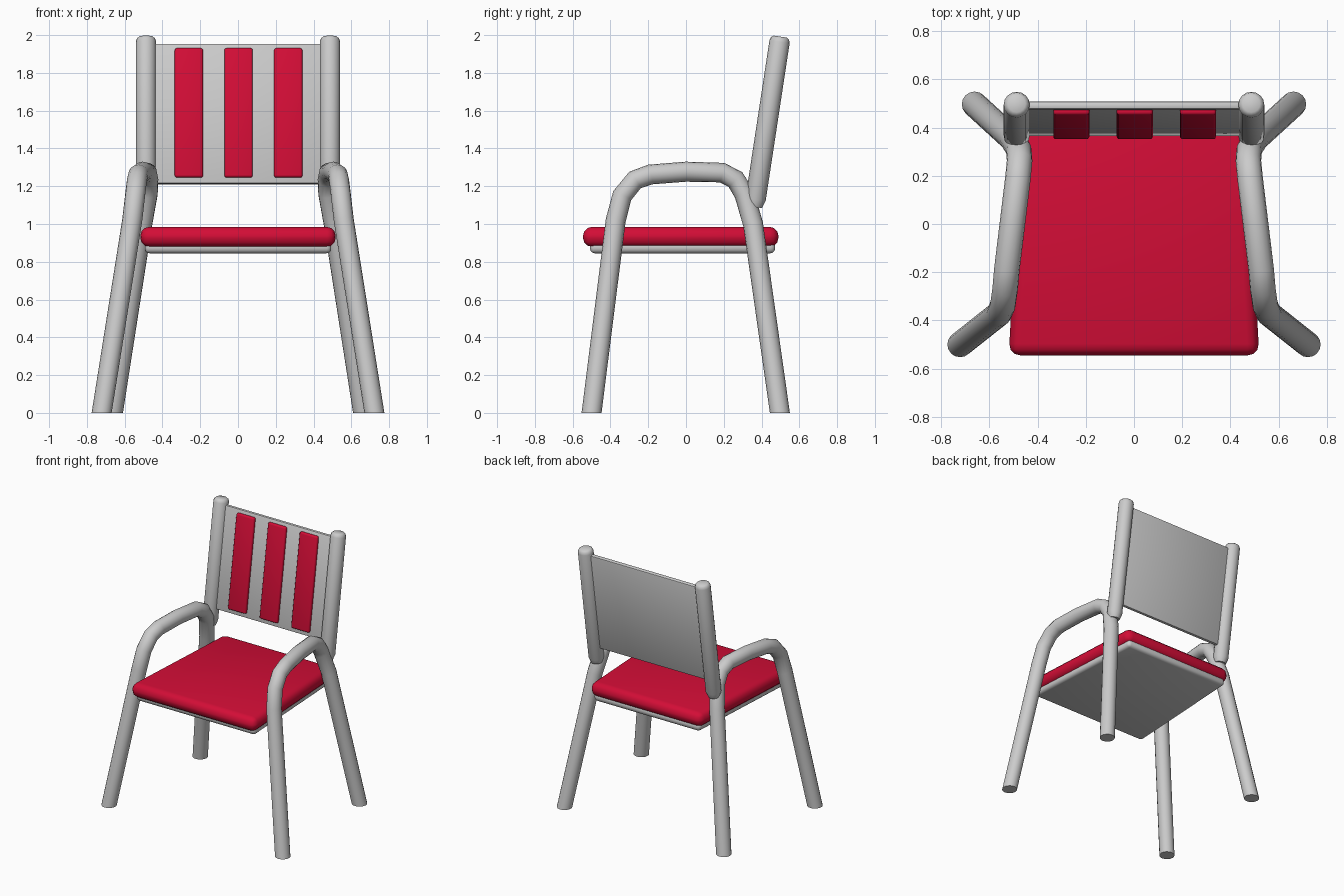
import bpy, bmesh, math
from mathutils import Vector, Matrix

if "Cube" in bpy.data.objects:
    bpy.data.objects.remove(bpy.data.objects["Cube"])


def material(name, color):
    m = bpy.data.materials.new(name)
    m.diffuse_color = (*color, 1)
    m.use_nodes = True
    m.node_tree.nodes["Principled BSDF"].inputs["Base Color"].default_value = m.diffuse_color
    return m


GREY = material("light grey", (0.6, 0.6, 0.6))
RED = material("red", (0.65, 0.004, 0.037))


def finish(bm, name, mat, angle=40):
    bmesh.ops.recalc_face_normals(bm, faces=bm.faces)
    me = bpy.data.meshes.new(name)
    bm.to_mesh(me)
    bm.free()
    ob = bpy.data.objects.new(name, me)
    bpy.context.collection.objects.link(ob)
    me.materials.append(mat)
    bpy.ops.object.select_all(action='DESELECT')
    ob.select_set(True)
    bpy.context.view_layer.objects.active = ob
    bpy.ops.object.shade_smooth_by_angle(angle=math.radians(angle))
    return ob


def tube(name, points, radii, mat, side=1, flat_feet=False, sides=16):
    """Sweep a round section along points; flat_feet cuts the ends level."""
    pts = [Vector((p[0] * side, p[1], p[2])) for p in points]
    bm = bmesh.new()
    rings = []
    for i, (p, r) in enumerate(zip(pts, radii)):
        a = (p - pts[i - 1]).normalized() if i else Vector()
        b = (pts[i + 1] - p).normalized() if i < len(pts) - 1 else Vector()
        t = (a + b).normalized()
        if flat_feet and i in (0, len(pts) - 1):
            t = Vector((0, 0, 1 if i == 0 else -1))
        u = (Vector((1, 0, 0)) - t * t.x).normalized()
        v = t.cross(u)
        rings.append([bm.verts.new(p + r * (math.cos(w) * u + math.sin(w) * v))
                      for w in (2 * math.pi * k / sides for k in range(sides))])
    for r0, r1 in zip(rings, rings[1:]):
        for k in range(sides):
            n = (k + 1) % sides
            bm.faces.new((r0[k], r0[n], r1[n], r1[k]))
    bm.faces.new(rings[0])
    bm.faces.new(rings[-1])
    return finish(bm, name, mat)


def rounded_box(name, center, size, bevel, mat, tilt=0.0, taper=1.0, segments=3):
    """Box with rounded edges; taper narrows the rear edge."""
    bm = bmesh.new()
    bmesh.ops.create_cube(bm, size=1)
    for v in bm.verts:
        k = taper if v.co.y > 0 else 1
        v.co = Vector((v.co.x * size[0] * k, v.co.y * size[1], v.co.z * size[2]))
    bmesh.ops.bevel(bm, geom=bm.edges[:], offset=bevel, segments=segments,
                    profile=0.5, affect='EDGES')
    bm.transform(Matrix.Translation(center) @ Matrix.Rotation(-tilt, 4, 'X'))
    return finish(bm, name, mat)


# Seat cushion and the board beneath it
rounded_box("seat_cushion", (0, -0.028, 0.932), (1.04, 1.035, 0.106), 0.048, RED, taper=0.89)
rounded_box("seat_board", (0, -0.018, 0.875), (0.99, 0.98, 0.06), 0.025, GREY, taper=0.89)

# Bent tube on each side: front leg, armrest and back leg in one piece
arch = [(0.722, -0.5, 0), (0.56, -0.372, 1.02), (0.545, -0.338, 1.15),
        (0.535, -0.27, 1.233), (0.528, -0.19, 1.262), (0.505, 0, 1.277),
        (0.482, 0.19, 1.272), (0.475, 0.262, 1.235), (0.478, 0.308, 1.16),
        (0.507, 0.355, 1.0), (0.662, 0.497, 0)]

# Leaning back posts with rounded tops
SLOPE = 0.152
TILT = math.atan(SLOPE)


def back_y(z):
    return 0.496 + SLOPE * (z - 1.97)


post = [(0.487, back_y(z), z) for z in (1.09, 1.13, 1.965, 1.983, 1.992)]

for side, label in ((-1, "left"), (1, "right")):
    tube(label + "_arm_and_legs", arch, [0.053] * len(arch), GREY, side, flat_feet=True)
    tube(label + "_back_post", post, [0.04, 0.054, 0.054, 0.048, 0.036], GREY, side)

# Back panel between the posts
rounded_box("back_panel", (0, back_y(1.582), 1.582), (0.93, 0.032, 0.75), 0.01,
            GREY, tilt=TILT, segments=2)

# Three raised strips on the front of the panel
for i, x in enumerate((-0.26, 0.003, 0.266)):
    rounded_box("back_strip_%d" % (i + 1), (x, back_y(1.588) - 0.018, 1.588),
                (0.15, 0.036, 0.692), 0.012, RED, tilt=TILT)
